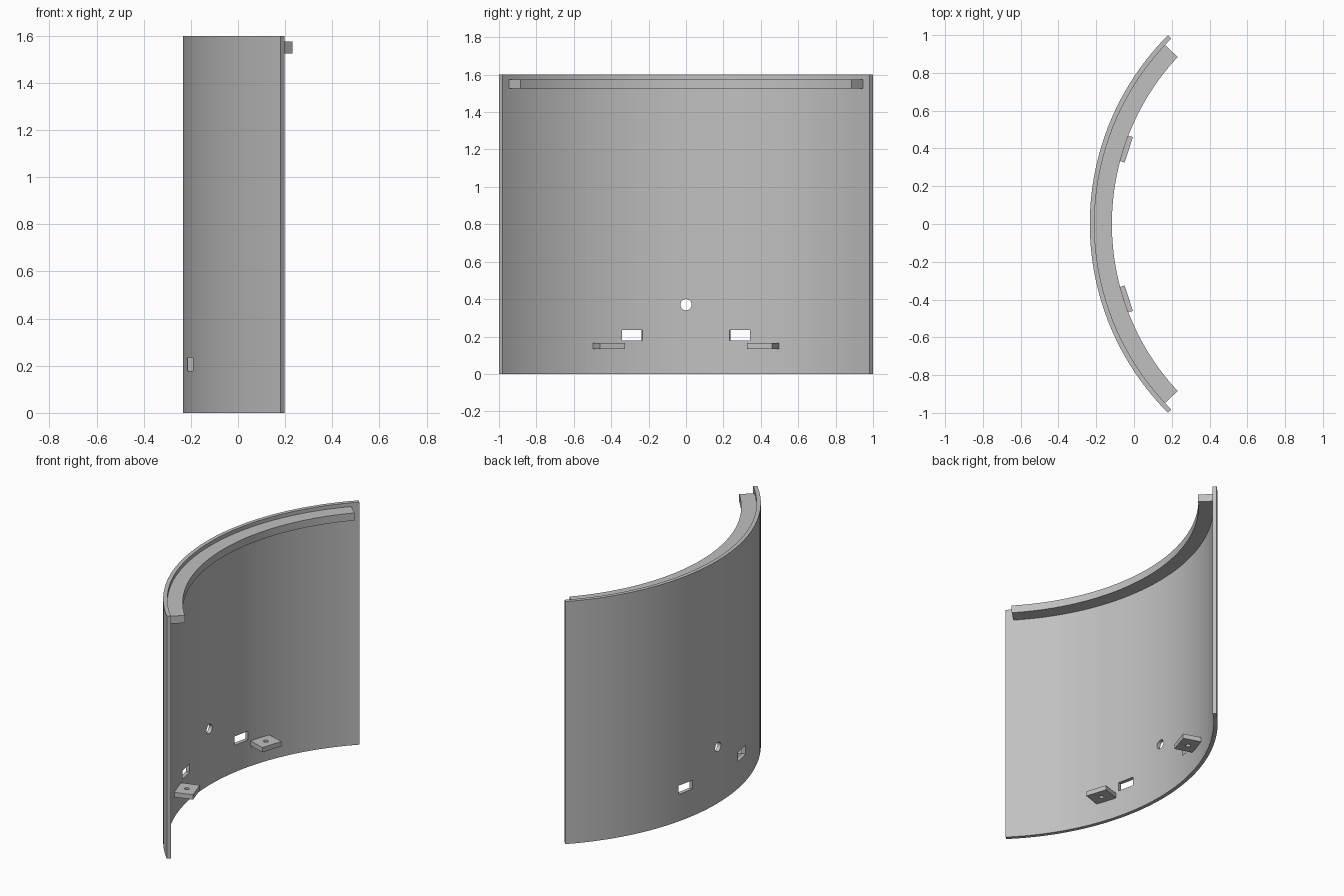
import bpy, bmesh
from math import sin, cos, radians, pi
from mathutils import Matrix, Vector

cube = bpy.data.objects.get("Cube")
if cube:
    bpy.data.objects.remove(cube)

CENTRE_X = 1.18     # axis of the curved wall
R_OUT, R_IN = 1.414, 1.389

grey = bpy.data.materials.new("plain grey")
grey.use_nodes = True
colour = (0.53, 0.53, 0.53, 1)
grey.diffuse_color = colour
grey.node_tree.nodes["Principled BSDF"].inputs["Base Color"].default_value = colour


def finish(name, bm):
    bmesh.ops.recalc_face_normals(bm, faces=bm.faces)
    mesh = bpy.data.meshes.new(name)
    bm.to_mesh(mesh)
    bm.free()
    mesh.materials.append(grey)
    obj = bpy.data.objects.new(name, mesh)
    bpy.context.collection.objects.link(obj)
    return obj


def polar(radius, degrees, z):
    a = radians(degrees)
    return Vector((CENTRE_X - radius * cos(a), radius * sin(a), z))


def arc_band(name, r_in, r_out, half_angle, z0, z1, steps):
    """Rectangular section swept along an arc."""
    bm = bmesh.new()
    rings = []
    for i in range(steps + 1):
        a = half_angle * (2 * i / steps - 1)
        section = [(r_in, z0), (r_out, z0), (r_out, z1), (r_in, z1)]
        rings.append([bm.verts.new(polar(r, a, z)) for r, z in section])
    for p, q in zip(rings, rings[1:]):
        for k in range(4):
            n = (k + 1) % 4
            bm.faces.new((p[k], p[n], q[n], q[k]))
    bm.faces.new(rings[0])
    bm.faces.new(rings[-1])
    return finish(name, bm)


def radial_box(name, radius, degrees, z, size):
    """Box of (radial, tangential, vertical) size facing the axis."""
    bm = bmesh.new()
    bmesh.ops.create_cube(bm, size=1)
    bm.transform(Matrix.Translation(polar(radius, degrees, z))
                 @ Matrix.Rotation(radians(-degrees), 4, 'Z')
                 @ Matrix.Diagonal((*size, 1)))
    return finish(name, bm)


def rod(name, radius, location, axis, depth):
    bm = bmesh.new()
    bmesh.ops.create_cone(bm, cap_ends=True, segments=32, radius1=radius,
                          radius2=radius, depth=depth)
    turn = Matrix.Rotation(pi / 2, 4, 'Y') if axis == 'X' else Matrix()
    bm.transform(Matrix.Translation(location) @ turn)
    return finish(name, bm)


def cut(target, cutter):
    mod = target.modifiers.new("cut", 'BOOLEAN')
    mod.operation, mod.solver, mod.object = 'DIFFERENCE', 'EXACT', cutter
    bpy.context.view_layer.objects.active = target
    bpy.ops.object.modifier_apply(modifier=mod.name)
    bpy.data.objects.remove(cutter)


# Curved wall and the ledge under its top edge
wall = arc_band("curved_wall", R_IN, R_OUT, 45, 0, 1.6, 64)
arc_band("top_ledge", 1.297, R_IN + 0.003, 43, 1.525, 1.575, 64)

# Round hole in the middle of the wall
cut(wall, rod("round_hole_cutter", 0.03, polar(1.4, 0, 0.37), 'X', 0.3))

# Slots and drilled tabs on both sides
for side, label in ((1, "back"), (-1, "front")):
    cut(wall, radial_box("slot_cutter", 1.4, 12 * side, 0.207, (0.2, 0.112, 0.058)))
    tab = radial_box(label + "_tab", 1.332, 18 * side, 0.15, (0.124, 0.142, 0.032))
    cut(tab, rod("screw_hole_cutter", 0.015, polar(1.33, 18 * side, 0.15), 'Z', 0.2))
